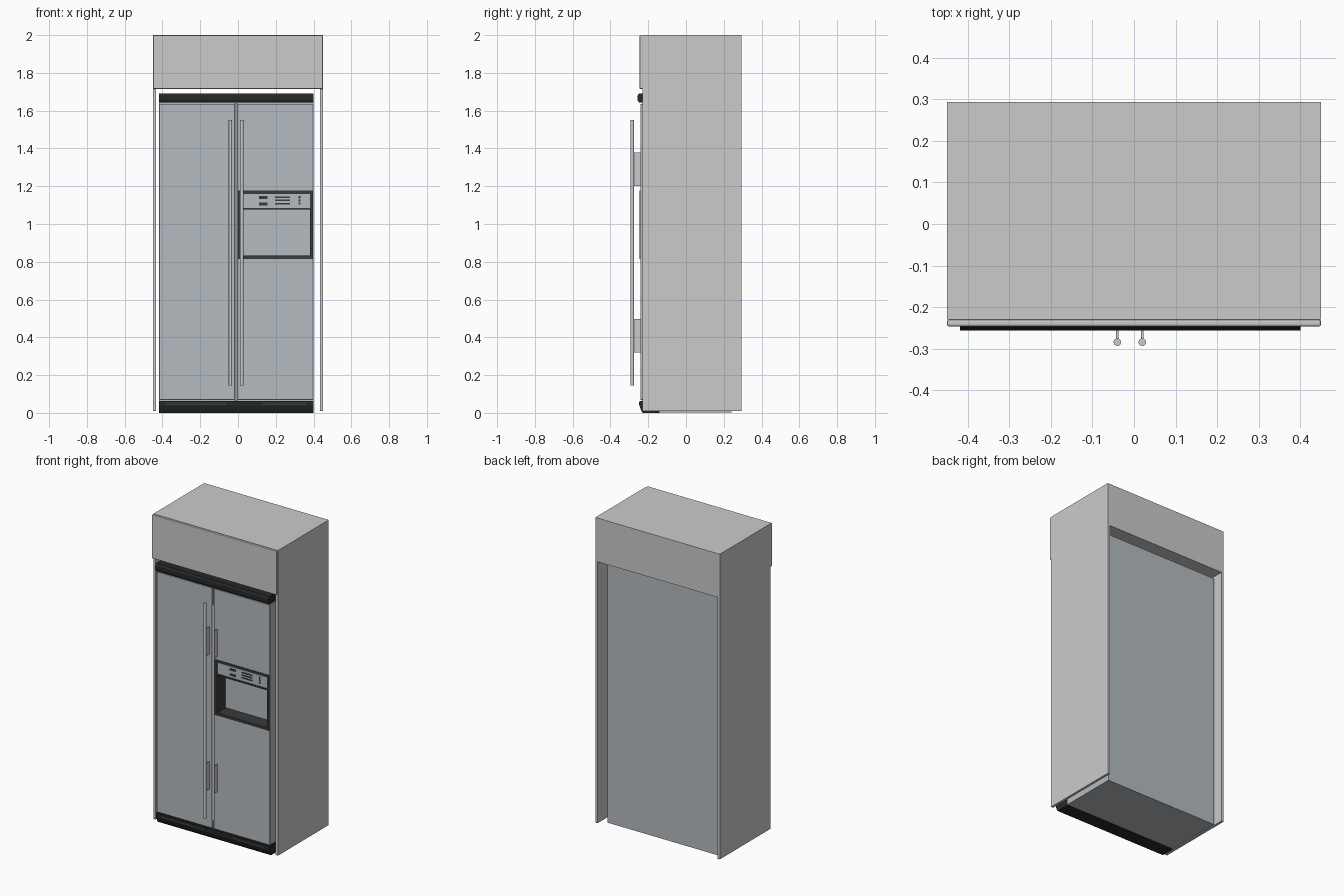
import bpy, bmesh

if "Cube" in bpy.data.objects:
    bpy.data.objects.remove(bpy.data.objects["Cube"])

def mat(name, c):
    m = bpy.data.materials.new(name)
    m.diffuse_color = (*c, 1)
    m.use_nodes = True
    m.node_tree.nodes["Principled BSDF"].inputs["Base Color"].default_value = m.diffuse_color
    return m

STEEL = mat("blue_steel", (0.46, 0.50, 0.53))
BLACK = mat("black_trim", (0.02, 0.021, 0.021))
DARK = mat("dark_frame", (0.04, 0.042, 0.04))

def box(name, x, y, z, m=None, bevel=0, segs=2):
    """Box from (min, max) ranges on each axis, optionally bevelled."""
    bm = bmesh.new()
    bmesh.ops.create_cube(bm, size=1)
    for v in bm.verts:
        v.co = [r[0] if c < 0 else r[1] for c, r in zip(v.co, (x, y, z))]
    me = bpy.data.meshes.new(name)
    bm.to_mesh(me)
    bm.free()
    ob = bpy.data.objects.new(name, me)
    bpy.context.collection.objects.link(ob)
    if m:
        me.materials.append(m)
    if bevel:
        b = ob.modifiers.new("bevel", "BEVEL")
        b.width, b.segments = bevel, segs
    return ob

def prism(name, profile, x0, x1, m):
    """Extrude a (y, z) profile along x."""
    bm = bmesh.new()
    f = bm.faces.new([bm.verts.new((x0, y, z)) for y, z in profile])
    ext = bmesh.ops.extrude_face_region(bm, geom=[f])["geom"]
    bmesh.ops.translate(bm, vec=(x1 - x0, 0, 0),
                        verts=[e for e in ext if isinstance(e, bmesh.types.BMVert)])
    bmesh.ops.recalc_face_normals(bm, faces=bm.faces)
    me = bpy.data.meshes.new(name)
    bm.to_mesh(me)
    bm.free()
    me.materials.append(m)
    ob = bpy.data.objects.new(name, me)
    bpy.context.collection.objects.link(ob)
    return ob

BACK = 0.293
X0, X1 = -0.418, 0.40

# Surrounding cabinet
box("left_side_panel", (-0.449, -0.433), (-0.23, BACK), (0.01, 1.72))
box("right_side_panel", (0.433, 0.449), (-0.23, BACK), (0.01, 1.72))
box("top_cabinet", (-0.449, 0.449), (-0.23, BACK), (1.715, 2.0))
box("top_cabinet_door", (-0.449, 0.449), (-0.246, -0.23), (1.715, 1.999), bevel=0.004)

# Refrigerator body and the strip between the doors
box("fridge_body", (X0, X1), (-0.14, 0.24), (0.003, 1.69), STEEL)
box("door_divider", (-0.018, -0.002), (-0.232, -0.14), (0.065, 1.637), STEEL)

# Doors, the right one with a dispenser opening
DZ = (0.068, 1.636)
box("left_door", (X0, -0.016), (-0.242, -0.14), DZ, STEEL, 0.002, 1)
right = box("right_door", (-0.004, X1), (-0.242, -0.14), DZ, STEEL, 0.002, 1)
cut = box("dispenser_cutter", (0.004, 0.394), (-0.3, -0.155), (0.82, 1.172))
cut.hide_render = True
cut.hide_set(True)
cut.display_type = "WIRE"
b = right.modifiers.new("opening", "BOOLEAN")
b.object, b.operation, b.solver = cut, "DIFFERENCE", "EXACT"

# Black top grille and kick plate
prism("top_grille", [(-0.14, 1.642), (-0.248, 1.642), (-0.256, 1.655),
                     (-0.256, 1.68), (-0.248, 1.692), (-0.14, 1.692)], X0, X1, BLACK)
prism("kick_plate", [(-0.14, 0.0), (-0.23, 0.0), (-0.24, 0.02),
                     (-0.246, 0.038), (-0.246, 0.063), (-0.14, 0.063)], X0, X1, BLACK)
for i, (a, c) in enumerate([(-0.38, -0.06), (0.13, 0.36)]):
    box(f"kick_vent_{i}", (a, c), (-0.248, -0.24), (0.043, 0.056), DARK)

# Dispenser lining and frame
FY = (-0.245, -0.155)
box("dispenser_left_wall", (0.0, 0.02), FY, (0.815, 1.177), DARK)
box("dispenser_right_wall", (0.382, 0.397), FY, (0.815, 1.177), DARK)
box("dispenser_floor", (0.02, 0.382), FY, (0.815, 0.832), DARK)
box("dispenser_top", (0.02, 0.382), FY, (1.16, 1.177), DARK)
box("dispenser_crossbar", (0.02, 0.382), FY, (1.076, 1.086), DARK)
box("control_panel", (0.02, 0.382), (-0.241, -0.155), (1.086, 1.16), STEEL)

# Control buttons
BY = (-0.243, -0.238)
for i, z in enumerate((1.14, 1.106)):
    box(f"wide_button_{i}", (0.11, 0.155), BY, (z - 0.007, z + 0.007), DARK)
for i, z in enumerate((1.142, 1.125, 1.108)):
    box(f"display_bar_{i}", (0.197, 0.275), BY, (z - 0.004, z + 0.004), DARK)
    box(f"small_button_{i}", (0.32, 0.331), BY, (z - 0.006, z + 0.006), DARK)

# Round bar handles with flat brackets
for side, x in (("left", -0.04), ("right", 0.02)):
    bpy.ops.mesh.primitive_cylinder_add(vertices=24, radius=0.009, depth=1.405,
                                        location=(x, -0.284, 0.8475))
    bar = bpy.context.object
    bar.name = f"{side}_handle_bar"
    bpy.ops.object.shade_smooth_by_angle()
    for pos, z in (("lower", 0.32), ("upper", 1.2)):
        box(f"{side}_{pos}_handle_bracket", (x - 0.003, x + 0.003),
            (-0.28, -0.24), (z, z + 0.178))
